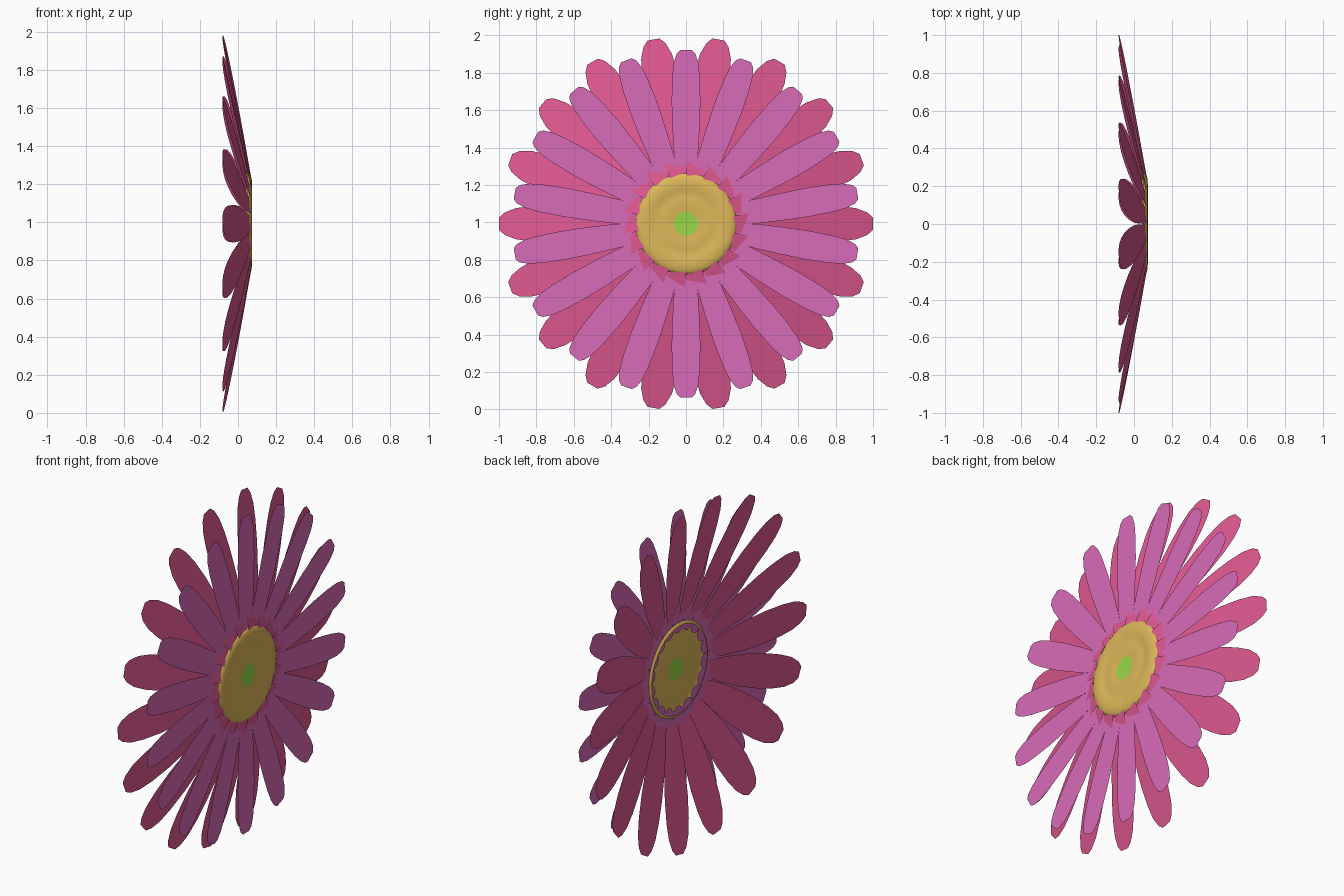
import bpy, bmesh
from math import sin, cos, pi, radians
from mathutils import Vector

cube = bpy.data.objects.get("Cube")
if cube:
    bpy.data.objects.remove(cube, do_unlink=True)

CENTRE_Z = 0.993
PETALS = 18


def material(name, srgb):
    """Flat material from 0-255 display values, stored as linear."""
    rgba = [((c / 255 + 0.055) / 1.055) ** 2.4 for c in srgb] + [1.0]
    mat = bpy.data.materials.new(name)
    mat.use_nodes = True
    mat.diffuse_color = rgba
    bsdf = mat.node_tree.nodes["Principled BSDF"]
    bsdf.inputs["Base Color"].default_value = rgba
    bsdf.inputs["Roughness"].default_value = 0.8
    return mat


def finish(bm, name, mats):
    mesh = bpy.data.meshes.new(name)
    bm.to_mesh(mesh)
    bm.free()
    for mat in mats:
        mesh.materials.append(mat)
    obj = bpy.data.objects.new(name, mesh)
    bpy.context.collection.objects.link(obj)
    return obj


def petal_ring(name, mat, outline, depth, start, roll=0.0):
    """Ring of flat petals. outline: (radius, half width); depth(radius) gives x."""
    bm = bmesh.new()
    for i in range(PETALS):
        a = start + 2 * pi * i / PETALS
        out = Vector((0, cos(a), sin(a)))
        side = Vector((0, -sin(a), cos(a)))
        base = Vector((0, 0, CENTRE_Z))
        rows = []
        for r, w in outline:
            rows.append([bm.verts.new(base + out * r + side * s * w
                                      + Vector((depth(r) + s * w * roll, 0, 0)))
                         for s in (-1, 1)])
        for (a0, b0), (a1, b1) in zip(rows, rows[1:]):
            bm.faces.new((a0, a1, b1, b0))
    return finish(bm, name, [mat])


violet = material("violet pink", (216, 108, 184))
rose = material("rose pink", (222, 88, 144))
gold = material("gold", (222, 184, 90))
green = material("lime green", (153, 216, 72))

# Front layer: flat ring whose petal bases meet edge to edge
front_outline = [(0.215, 0.015), (0.235, 0.041), (0.365, 0.064), (0.5, 0.072),
                 (0.65, 0.077), (0.78, 0.074), (0.86, 0.066), (0.91, 0.05),
                 (0.93, 0.03)]
petal_ring("front_petals", violet, front_outline, lambda r: 0.052, pi / 2)

# Back layer: longer petals swept backwards, slightly rolled so bases peek through
back_outline = [(0.255, 0.042), (0.32, 0.052), (0.42, 0.072), (0.55, 0.09),
                (0.7, 0.098), (0.82, 0.095), (0.91, 0.083), (0.97, 0.06),
                (1.0, 0.032)]
petal_ring("back_petals", rose, back_outline,
           lambda r: 0.052 - 0.193 * (r - 0.315), 0.0, roll=0.07)

# Flower centre: open lathed shell, (radius, x) from the rim inwards
profile = [(0.255, 0.042), (0.266, 0.044), (0.272, 0.051), (0.268, 0.06),
           (0.255, 0.067), (0.235, 0.072), (0.21, 0.073), (0.185, 0.07),
           (0.165, 0.066), (0.145, 0.067), (0.115, 0.07), (0.09, 0.068),
           (0.065, 0.066)]
SEG = 36
bm = bmesh.new()
rings = [[bm.verts.new((x, r * cos(2 * pi * k / SEG),
                        CENTRE_Z + r * sin(2 * pi * k / SEG)))
          for k in range(SEG)] for r, x in profile]
for outer, inner in zip(rings, rings[1:]):
    for k in range(SEG):
        n = (k + 1) % SEG
        bm.faces.new((outer[k], outer[n], inner[n], inner[k]))
# Green spot closing the middle
spot = bm.faces.new(rings[-1])
spot.material_index = 1
centre = finish(bm, "flower_centre", [gold, green])
bpy.context.view_layer.objects.active = centre
centre.select_set(True)
bpy.ops.object.shade_smooth_by_angle(angle=radians(60))
